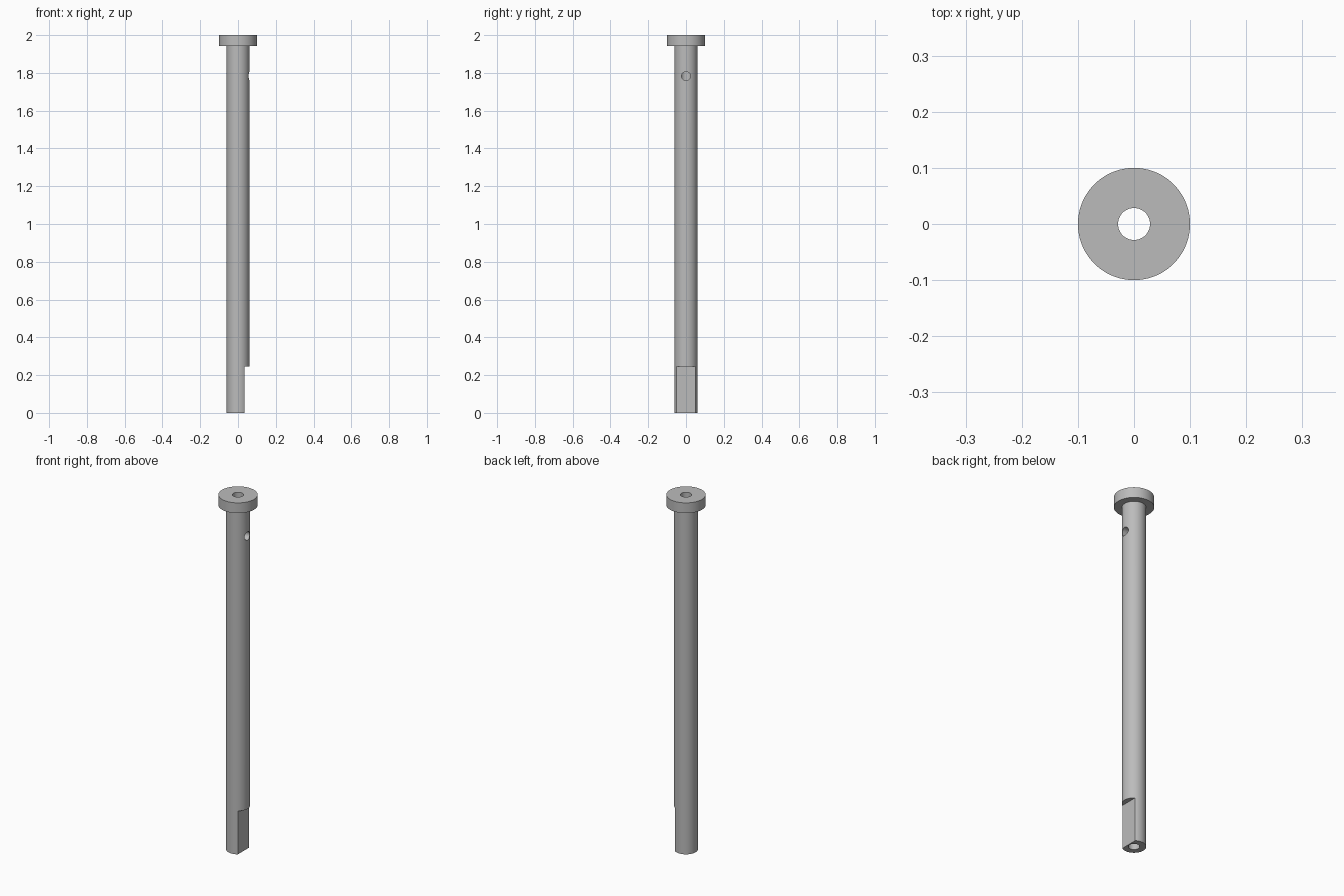
import bpy, bmesh, math
from mathutils import Matrix

if "Cube" in bpy.data.objects:
    bpy.data.objects.remove(bpy.data.objects["Cube"], do_unlink=True)

SEGMENTS = 96
SHAFT_R, HEAD_R, BORE_R = 0.0605, 0.1, 0.0285
HEAD_Z, FLAT_X, FLAT_Z = 1.942, 0.034, 0.245
HOLE_R, HOLE_Z = 0.0235, 1.783

steel = bpy.data.materials.new("grey steel")
steel.use_nodes = True
colour = (0.5, 0.5, 0.5, 1)
steel.diffuse_color = colour
steel.node_tree.nodes["Principled BSDF"].inputs["Base Color"].default_value = colour


def add_object(name, bm):
    bmesh.ops.recalc_face_normals(bm, faces=bm.faces)
    mesh = bpy.data.meshes.new(name)
    bm.to_mesh(mesh)
    bm.free()
    mesh.materials.append(steel)
    obj = bpy.data.objects.new(name, mesh)
    bpy.context.collection.objects.link(obj)
    return obj


def lathe(name, profile):
    """Revolve a closed (radius, z) outline about the z axis."""
    bm = bmesh.new()
    rings = []
    for i in range(SEGMENTS):
        a = math.tau * i / SEGMENTS
        rings.append([bm.verts.new((r * math.cos(a), r * math.sin(a), z))
                      for r, z in profile])
    n = len(profile)
    for i, ring in enumerate(rings):
        following = rings[(i + 1) % SEGMENTS]
        for j in range(n):
            k = (j + 1) % n
            bm.faces.new((ring[j], following[j], following[k], ring[k]))
    return add_object(name, bm)


def cut(target, cutter):
    """Subtract the cutter and discard it."""
    cutter.hide_render = True
    mod = target.modifiers.new("cut", "BOOLEAN")
    mod.operation = "DIFFERENCE"
    mod.solver = "EXACT"
    mod.object = cutter
    bpy.context.view_layer.objects.active = target
    bpy.ops.object.modifier_apply(modifier=mod.name)
    bpy.data.objects.remove(cutter, do_unlink=True)


# Headed hollow pin
pin = lathe("headed_pin", [
    (BORE_R, 0), (SHAFT_R, 0), (SHAFT_R, HEAD_Z),
    (HEAD_R, HEAD_Z), (HEAD_R, 2), (BORE_R, 2)])

# Flat at the foot, on the +x side
bm = bmesh.new()
bmesh.ops.create_cube(bm, size=1, matrix=Matrix.Translation(
    (FLAT_X + 0.5, 0, FLAT_Z - 0.5)))
cut(pin, add_object("flat_cutter", bm))

# Cross hole through the +x wall into the bore
bm = bmesh.new()
bmesh.ops.create_cone(
    bm, cap_ends=True, segments=32, radius1=HOLE_R, radius2=HOLE_R, depth=0.2,
    matrix=Matrix.Translation((0.1, 0, HOLE_Z)) @ Matrix.Rotation(math.pi / 2, 4, "Y"))
cut(pin, add_object("cross_hole_cutter", bm))

# Smooth round walls with crisp edges
bpy.ops.object.select_all(action="DESELECT")
pin.select_set(True)
bpy.context.view_layer.objects.active = pin
bpy.ops.object.shade_smooth_by_angle(angle=math.radians(30))
